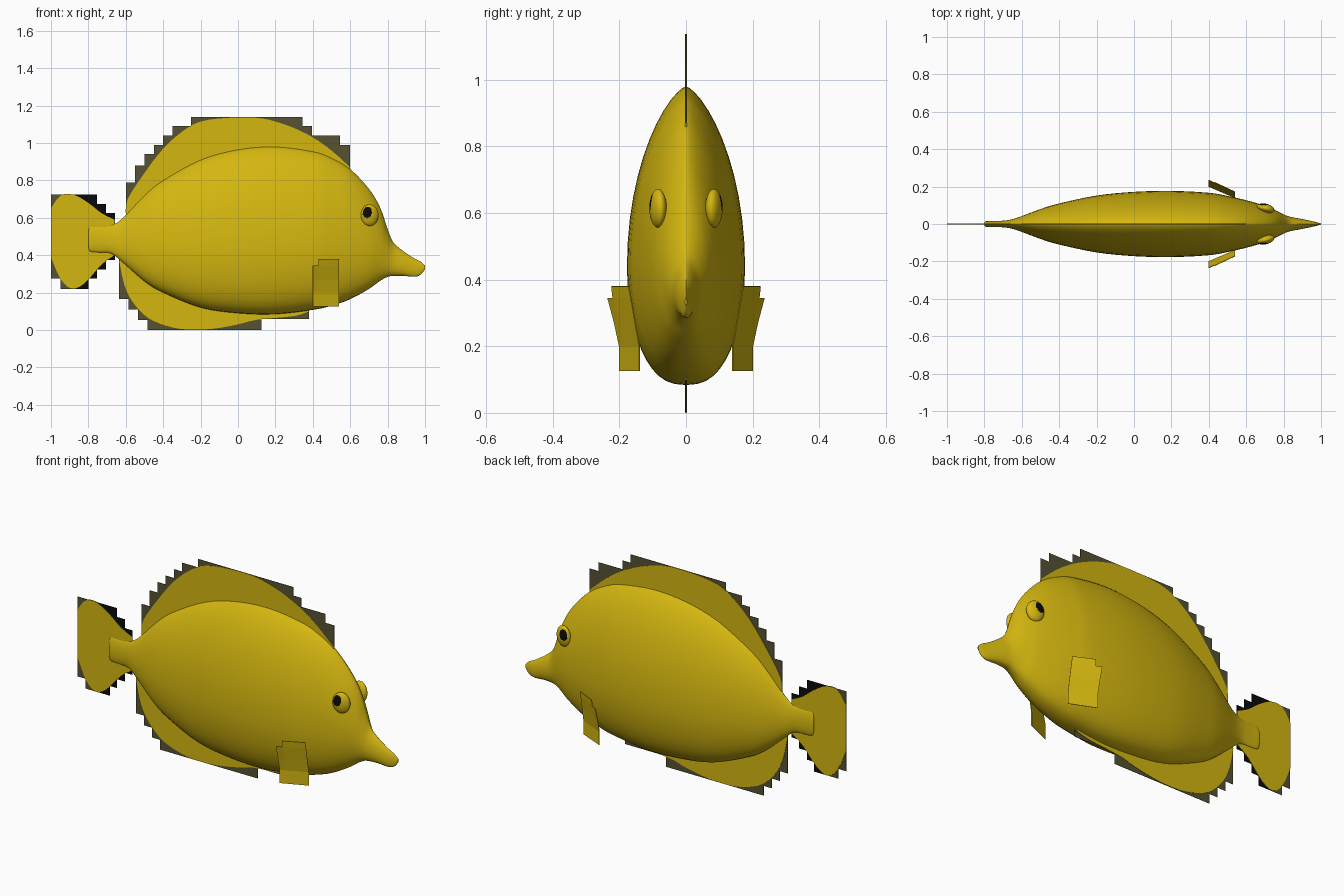
import bpy, bmesh, math
from mathutils import Vector, Matrix

cube = bpy.data.objects.get("Cube")
if cube:
    bpy.data.objects.remove(cube, do_unlink=True)


def make_material(name, rgb):
    mat = bpy.data.materials.new(name)
    mat.use_nodes = True
    mat.diffuse_color = (*rgb, 1)
    node = next(n for n in mat.node_tree.nodes if n.type == 'BSDF_PRINCIPLED')
    node.inputs["Base Color"].default_value = (*rgb, 1)
    node.inputs["Roughness"].default_value = 0.6
    return mat


yellow = make_material("golden yellow", (0.66, 0.47, 0.005))
olive = make_material("dark olive", (0.093, 0.084, 0.034))
black = make_material("black", (0.003, 0.003, 0.003))


def finish(name, bm, materials, smooth=None):
    bmesh.ops.recalc_face_normals(bm, faces=bm.faces)
    mesh = bpy.data.meshes.new(name)
    bm.to_mesh(mesh)
    bm.free()
    obj = bpy.data.objects.new(name, mesh)
    bpy.context.collection.objects.link(obj)
    for mat in materials:
        mesh.materials.append(mat)
    if smooth:
        bpy.ops.object.select_all(action='DESELECT')
        obj.select_set(True)
        bpy.context.view_layer.objects.active = obj
        bpy.ops.object.shade_smooth_by_angle(angle=math.radians(smooth))
    return obj


def add_plate(bm, outline, half, index=0):
    """Thin upright plate from an x, z outline."""
    sides = [[bm.verts.new((x, y, z)) for x, z in outline] for y in (-half, half)]
    faces = [bm.faces.new(sides[0]), bm.faces.new(sides[1][::-1])]
    for i in range(len(outline)):
        j = (i + 1) % len(outline)
        faces.append(bm.faces.new((sides[0][j], sides[0][i], sides[1][i], sides[1][j])))
    for f in faces:
        f.material_index = index


def spline(points, steps):
    """Catmull-Rom curve through points of any dimension."""
    pts = [Vector(p) for p in points]
    out = []
    for i in range(len(pts) - 1):
        p0, p1, p2 = pts[max(i - 1, 0)], pts[i], pts[i + 1]
        p3 = pts[min(i + 2, len(pts) - 1)]
        for k in range(steps):
            t = k / steps
            out.append(p1 + 0.5 * t * ((p2 - p0) + t * ((2 * p0 - 5 * p1 + 4 * p2 - p3)
                       + t * (3 * (p1 - p2) + p3 - p0))))
    return out + [pts[-1]]


# Body: stations of x, bottom, top, half width
stations = [
    (-.80, .45, .53, .008), (-.79, .42, .555, .015), (-.74, .415, .555, .016),
    (-.68, .41, .56, .02), (-.62, .365, .595, .035), (-.5, .26, .72, .08),
    (-.4, .2, .80, .11), (-.2, .12, .91, .152), (0, .09, .965, .172),
    (.2, .085, .98, .177), (.4, .108, .955, .167), (.5, .13, .92, .15),
    (.6, .165, .86, .127), (.7, .22, .755, .098), (.76, .263, .655, .072),
    (.8, .284, .54, .052), (.83, .289, .47, .04), (.88, .29, .425, .03),
    (.94, .285, .385, .018), (.975, .295, .367, .01), (1, .325, .345, .003)]
bm = bmesh.new()
SEG = 48
rings = []
for x, low, high, width in spline(stations, 4):
    mid = low + 0.4 * (high - low)
    ring = []
    for i in range(SEG):
        a = 2 * math.pi * i / SEG
        s, c = math.sin(a), math.cos(a)
        # sharp back ridge, rounded belly
        y = width * math.copysign(abs(c) ** (1.4 if s > 0 else 0.8), c)
        z = mid + s * ((high - mid) if s > 0 else (mid - low))
        ring.append(bm.verts.new((x, y, z)))
    rings.append(ring)
for r, q in zip(rings, rings[1:]):
    for i in range(SEG):
        j = (i + 1) % SEG
        bm.faces.new((r[i], r[j], q[j], q[i]))
bm.faces.new(rings[0])
bm.faces.new(rings[-1])
finish("body", bm, [yellow], 40)

# Fins: curved yellow membranes
dorsal = spline([(-.6, .62), (-.59, .7), (-.5, .84), (-.4, .97), (-.3, 1.06), (-.2, 1.115),
                 (-.05, 1.135), (.1, 1.135), (.2, 1.115), (.3, 1.08), (.4, 1.03),
                 (.5, .96), (.6, .87)], 3)
anal = spline([(-.635, .37), (-.61, .25), (-.57, .16), (-.5, .08), (-.42, .035), (-.3, .005),
               (-.15, .005), (0, .03), (.1, .055), (.3, .075), (.38, .1)], 3)
tail = spline([(-.66, .59), (-.73, .625), (-.8, .68), (-.88, .724), (-.95, .718), (-1, .65)], 3)
tail += spline([(-1, .39), (-.95, .275), (-.89, .222), (-.82, .25), (-.73, .35), (-.66, .4)], 3)
for name, outline in (("dorsal_fin", dorsal + [(.6, .8), (0, .6), (-.55, .6)]),
                      ("anal_fin", anal + [(.38, .2), (-.3, .3), (-.6, .4)]),
                      ("tail_fin", tail)):
    bm = bmesh.new()
    add_plate(bm, outline, 0.003)
    finish(name, bm, [yellow])


# Stepped dark borders behind the membranes, as columns of x0, x1, low, high
def add_border(name, columns, is_black):
    bm = bmesh.new()
    for x0, x1, low, high in columns:
        add_plate(bm, [(x0, low), (x1, low), (x1, high), (x0, high)], 0.001,
                  int(is_black(x0, x1)))
    finish(name, bm, [olive, black])


add_border("dorsal_border", [
    (-.6, -.55, .6, .79), (-.55, -.5, .6, .88), (-.5, -.45, .7, .94), (-.45, -.4, .7, .99),
    (-.4, -.35, .7, 1.04), (-.35, -.25, .7, 1.09), (-.25, .345, .8, 1.138),
    (.345, .395, .8, 1.09), (.395, .545, .8, 1.04), (.545, .6, .8, .99)],
    lambda a, b: False)
add_border("anal_border", [
    (-.635, -.585, .165, .38), (-.585, -.535, .11, .38), (-.535, -.485, .055, .3),
    (-.485, .125, 0, .2), (.125, .38, .06, .15)], lambda a, b: False)
add_border("tail_border", [
    (-1, -.95, .275, .725), (-.95, -.87, .22, .725), (-.87, -.8, .22, .725),
    (-.8, -.755, .275, .725), (-.755, -.705, .325, .675), (-.705, -.658, .375, .625)],
    lambda a, b: a > -.9)

for side, label in ((1, "left"), (-1, "right")):
    # Pectoral fin: bent sheet with a notched upper rear corner
    bm = bmesh.new()
    rows = []
    for z, inner, outer in ((.125, .14, .2), (.2, .14, .2), (.27, .152, .215),
                            (.345, .165, .235), (.38, .172, .238)):
        rows.append([bm.verts.new((.54 - .14 * t, side * (inner + (outer - inner) * t), z))
                     for t in (0, .78, 1)])
    for r, (lower, upper) in enumerate(zip(rows, rows[1:])):
        for c in range(2):
            if (r, c) != (3, 1):
                bm.faces.new((lower[c], lower[c + 1], upper[c + 1], upper[c]))
    bmesh.ops.delete(bm, geom=[v for v in bm.verts if not v.link_faces], context='VERTS')
    fin = finish(label + "_pectoral_fin", bm, [yellow])
    solid = fin.modifiers.new("thickness", 'SOLIDIFY')
    solid.thickness = 0.003
    solid.offset = 0

    # Eye: flattened ball with the pupil as a patch looking out, up and back
    bm = bmesh.new()
    bmesh.ops.create_uvsphere(bm, u_segments=48, v_segments=32, radius=1)
    gaze = Vector((-.42, side * .84, .33)).normalized()
    for f in bm.faces:
        f.material_index = int(f.calc_center_median().normalized().dot(gaze) > .83)
    bm.transform(Matrix.Translation((.704, side * .084, .614))
                 @ Matrix.Rotation(-side * math.radians(14), 4, 'Z')
                 @ Matrix.Diagonal((.048, .024, .058, 1)))
    finish(label + "_eye", bm, [yellow, black], 60)
